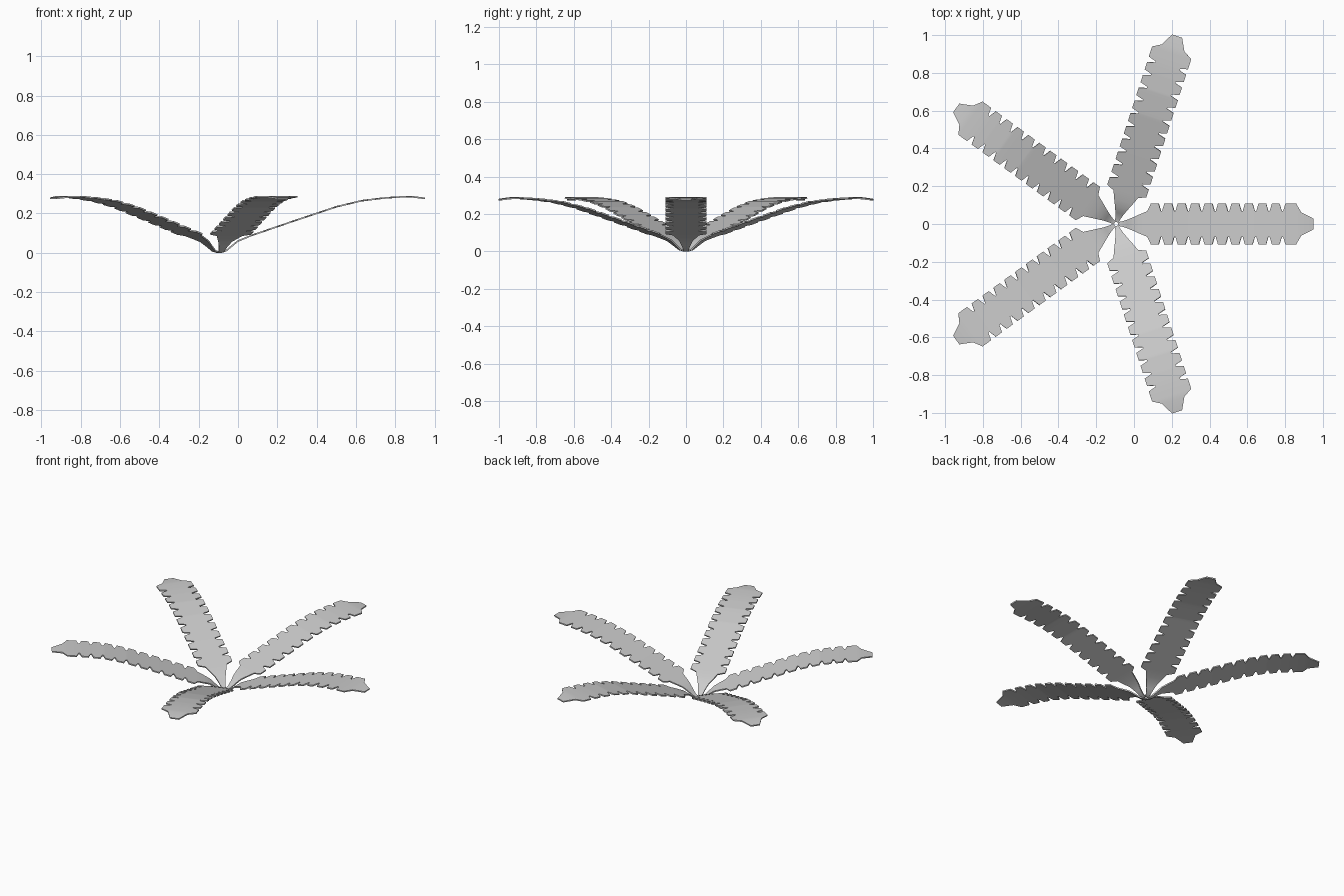
import bpy, bmesh, math

if "Cube" in bpy.data.objects:
    bpy.data.objects.remove(bpy.data.objects["Cube"])

CENTRE_X = -0.095

# side profile of a frond: distance from the centre, height
PROFILE = [(0.012, 0.0), (0.035, 0.006), (0.095, 0.055), (0.155, 0.081), (0.395, 0.163),
           (0.595, 0.23), (0.725, 0.261), (0.84, 0.275), (0.945, 0.282),
           (0.985, 0.281), (1.045, 0.273)]


def height(r):
    for (r0, z0), (r1, z1) in zip(PROFILE, PROFILE[1:]):
        if r <= r1:
            return z0 + (z1 - z0) * (r - r0) / (r1 - r0)
    return PROFILE[-1][1]


# half-width outline: stem, eleven teeth, blunt tip
outline = [(0.012, 0.010), (0.035, 0.014), (0.065, 0.023), (0.095, 0.036),
           (0.13, 0.052), (0.168, 0.068)]
pitch = 0.071
for i in range(11):
    r = 0.187 + i * pitch
    end = r + (0.04 if i < 10 else 0.056)
    outline += [(r, 0.109), (end, 0.109)]
    if i < 10:
        outline += [(r + 0.052, 0.068), (r + 0.059, 0.068)]
outline += [(0.98, 0.062), (1.045, 0.028)]


def frond_mesh():
    bm = bmesh.new()
    rows = [[bm.verts.new((r, s * w, height(r))) for s in (-1, 1)] for r, w in outline]
    for a, b in zip(rows, rows[1:]):
        bm.faces.new((a[0], b[0], b[1], a[1]))
    mesh = bpy.data.meshes.new("frond")
    bm.to_mesh(mesh)
    bm.free()
    return mesh


# five fronds around the centre
mesh = frond_mesh()
for i in range(5):
    frond = bpy.data.objects.new(f"frond_{i + 1}", mesh.copy())
    bpy.context.collection.objects.link(frond)
    frond.location.x = CENTRE_X
    frond.rotation_euler.z = math.radians(72 * i)
    thick = frond.modifiers.new("thickness", "SOLIDIFY")
    thick.thickness = 0.008
    thick.offset = 1
    bpy.ops.object.select_all(action='DESELECT')
    frond.select_set(True)
    bpy.context.view_layer.objects.active = frond
    bpy.ops.object.modifier_apply(modifier=thick.name)
    bpy.ops.object.shade_smooth_by_angle(angle=math.radians(30))
